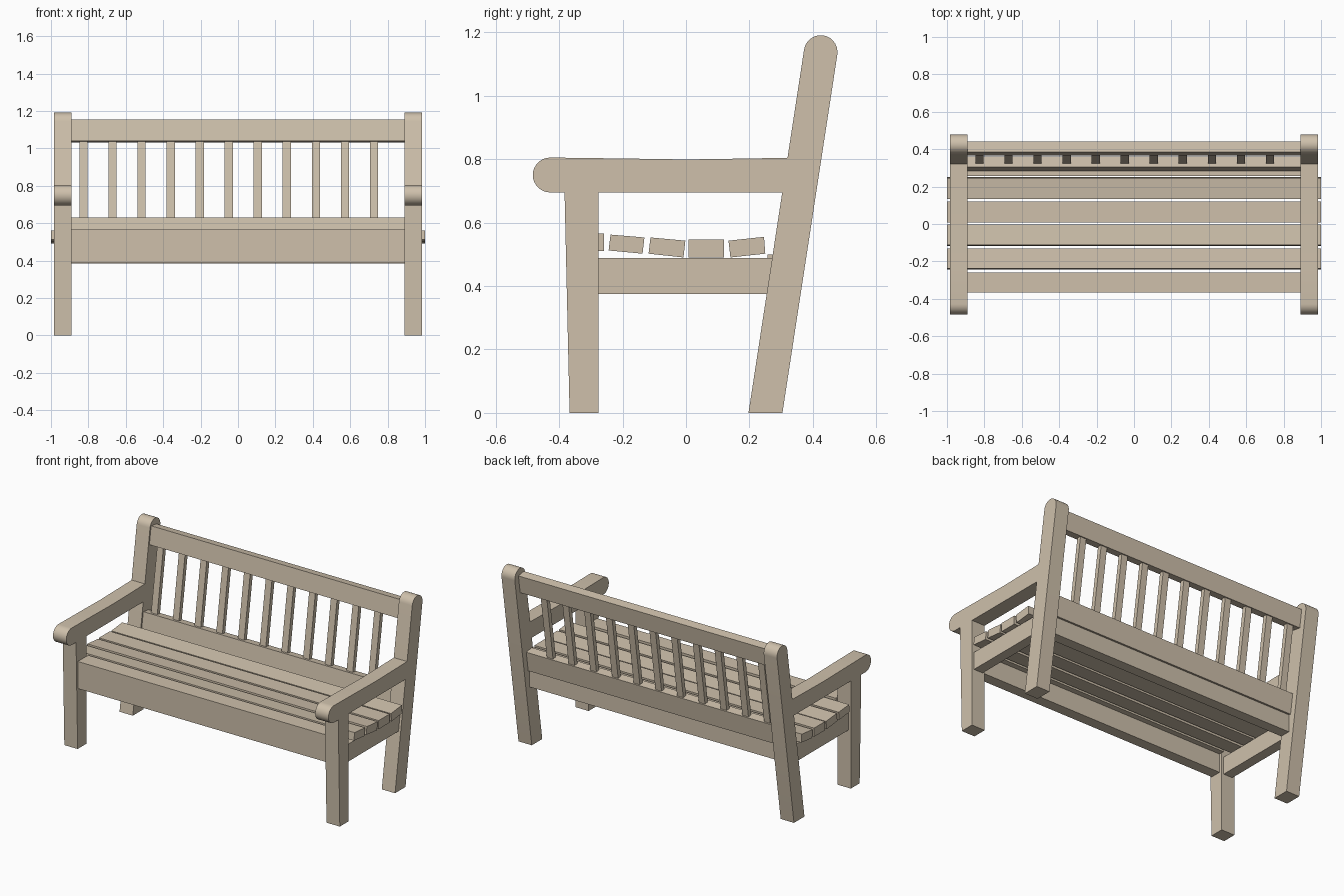
import bpy, bmesh
from math import sin, cos, pi, radians

if "Cube" in bpy.data.objects:
    bpy.data.objects.remove(bpy.data.objects["Cube"])

wood = bpy.data.materials.new("pale_wood")
wood.diffuse_color = (0.62, 0.53, 0.41, 1)
wood.use_nodes = True
wood.node_tree.nodes["Principled BSDF"].inputs["Base Color"].default_value = wood.diffuse_color


def prism(name, profile, x0, x1, smooth=False):
    """Extrude a (y, z) profile from x0 to x1."""
    bm = bmesh.new()
    face = bm.faces.new([bm.verts.new((x0, y, z)) for y, z in profile])
    out = bmesh.ops.extrude_face_region(bm, geom=[face])
    verts = [v for v in out["geom"] if isinstance(v, bmesh.types.BMVert)]
    bmesh.ops.translate(bm, verts=verts, vec=(x1 - x0, 0, 0))
    bmesh.ops.recalc_face_normals(bm, faces=bm.faces)
    mesh = bpy.data.meshes.new(name)
    bm.to_mesh(mesh)
    bm.free()
    obj = bpy.data.objects.new(name, mesh)
    bpy.context.collection.objects.link(obj)
    mesh.materials.append(wood)
    if smooth:
        bpy.ops.object.select_all(action='DESELECT')
        obj.select_set(True)
        bpy.context.view_layer.objects.active = obj
        bpy.ops.object.shade_smooth_by_angle(angle=radians(30))
    return obj


def box(y0, y1, z0, z1):
    return [(y0, z0), (y1, z0), (y1, z1), (y0, z1)]


def lean(z, d):
    """Point at depth d behind the sloping front face of the back leg."""
    return (0.197 + 0.153 * z + 0.989 * d, z - 0.151 * d)


def lean_box(z0, z1, d0, d1):
    return [lean(z0, d0), lean(z0, d1), lean(z1, d1), lean(z1, d0)]


N = 14
IN, OUT = 0.89, 0.985

# profiles of the end frames
cap = [lean(1.145 + 0.053 * sin(pi * i / N), 0.053 + 0.053 * cos(pi * i / N))
       for i in range(N + 1)]
back_leg = [(0.197, 0), (0.304, 0)] + cap
front_leg = [(-0.367, 0), (-0.276, 0), (-0.276, 0.70), (-0.383, 0.70)]
nose = [(-0.428 - 0.055 * sin(pi * i / N), 0.75 + 0.055 * cos(pi * i / N))
        for i in range(N + 1)]
armrest = nose + [(0.33, 0.695), (0.35, 0.805), (0.2, 0.802), (0.0, 0.799), (-0.2, 0.802)]

for side, s in (("left", -1), ("right", 1)):
    prism(side + "_back_leg", back_leg, s * IN, s * OUT, True)
    prism(side + "_front_leg", front_leg, s * IN, s * OUT)
    prism(side + "_armrest", armrest, s * IN, s * OUT, True)
    prism(side + "_side_rail", box(-0.29, 0.30, 0.375, 0.488), s * 0.905, s * 0.97)

# front and back aprons
prism("front_apron", box(-0.365, -0.295, 0.39, 0.512), -IN, IN)
prism("back_apron", box(0.257, 0.325, 0.385, 0.50), -IN, IN)

# seat slats, dished towards the middle
slats = [
    (IN, box(-0.365, -0.259, 0.511, 0.565)),
    (1, [(-0.244, 0.512), (-0.137, 0.502), (-0.131, 0.553), (-0.238, 0.562)]),
    (1, [(-0.118, 0.502), (-0.008, 0.490), (-0.002, 0.543), (-0.112, 0.553)]),
    (1, box(0.008, 0.120, 0.490, 0.546)),
    (1, [(0.140, 0.490), (0.250, 0.502), (0.246, 0.555), (0.134, 0.543)]),
]
for i, (half, profile) in enumerate(slats):
    prism(f"seat_slat_{i + 1}", profile, -half, half)

# backrest rails and spindles
prism("backrest_top_rail", lean_box(1.042, 1.157, 0.01, 0.067), -IN, IN)
prism("backrest_bottom_rail", lean_box(0.505, 0.633, 0.01, 0.067), -IN, IN)
for i in range(11):
    x = -0.826 + 0.1553 * i
    prism(f"backrest_spindle_{i + 1}", lean_box(0.62, 1.06, 0.03, 0.058), x - 0.022, x + 0.022)
